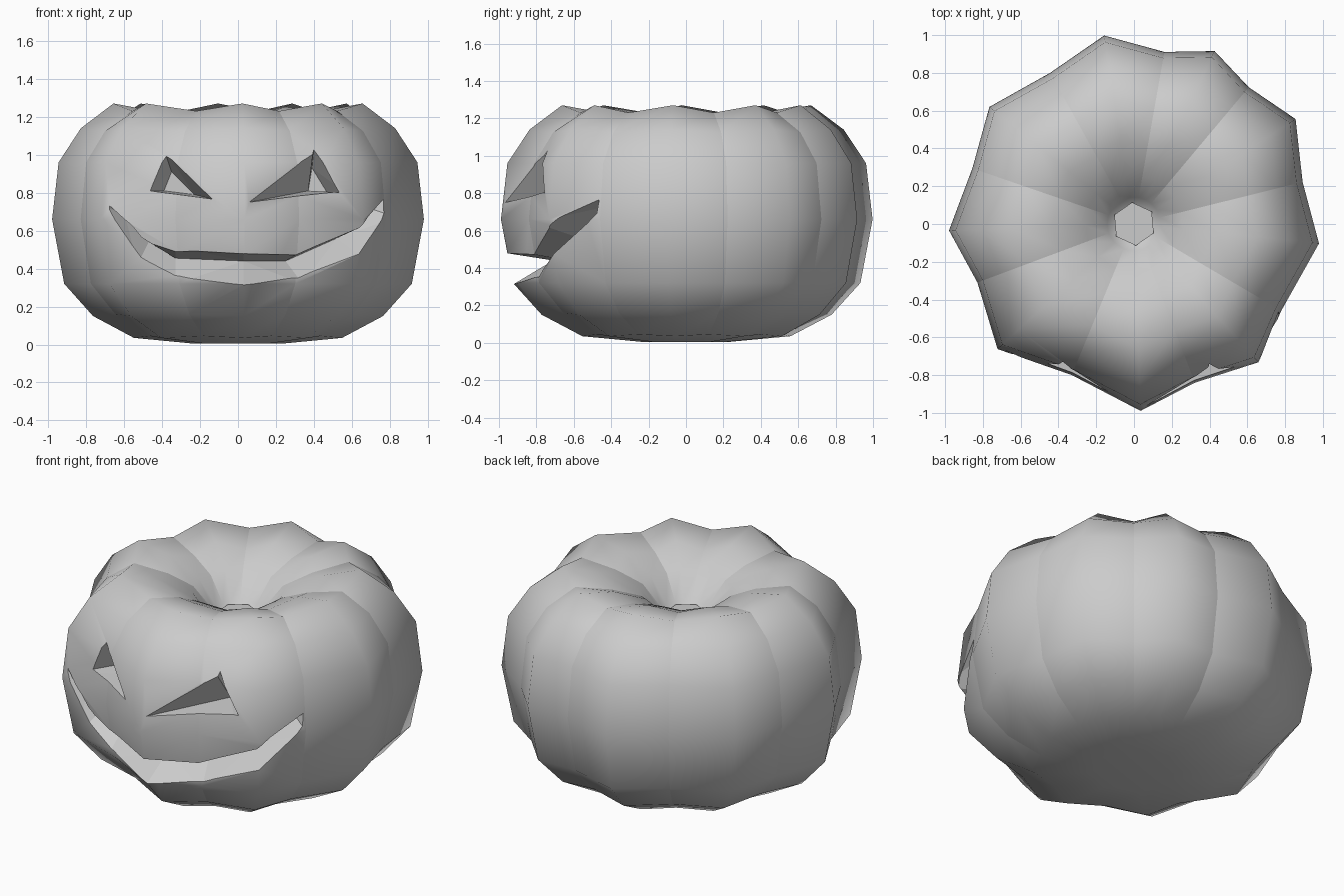
import bpy, bmesh
from math import radians, cos, sin
from mathutils import Vector

cube = bpy.data.objects.get("Cube")
if cube:
    bpy.data.objects.remove(cube, do_unlink=True)

grey = bpy.data.materials.new("plain grey")
grey.use_nodes = True
grey.diffuse_color = (0.6, 0.6, 0.6, 1)
grey.node_tree.nodes["Principled BSDF"].inputs["Base Color"].default_value = (0.6, 0.6, 0.6, 1)


def add_object(name, bm):
    bmesh.ops.recalc_face_normals(bm, faces=bm.faces)
    mesh = bpy.data.meshes.new(name)
    bm.to_mesh(mesh)
    bm.free()
    mesh.materials.append(grey)
    obj = bpy.data.objects.new(name, mesh)
    bpy.context.collection.objects.link(obj)
    return obj


def loft(bm, rings, closed_ends=True):
    """Skin rings of points, each ring closed on itself."""
    rows = [[bm.verts.new(p) for p in ring] for ring in rings]
    for a, b in zip(rows, rows[1:]):
        for i in range(len(a)):
            j = (i + 1) % len(a)
            bm.faces.new((a[i], a[j], b[j], b[i]))
    if closed_ends:
        bm.faces.new(rows[0])
        bm.faces.new(rows[-1])
    return rows


# Pumpkin body: nine uneven lobes, ridge and valley directions (angle, radius)
ridges = [(-88, .99), (-48, .985), (-6, .985), (33, 1.02), (65, 1.01),
          (99, 1.01), (141, .985), (182, .98), (222.5, .98)]
valleys = [(-69, .9), (-30.5, .905), (14, .92), (50, .945), (80, .925),
           (119, .915), (161, .905), (200.5, .885), (247.6, .865)]
spokes = [s for pair in zip(ridges, valleys) for s in pair]
# Side profile: radius, ridge height, valley height
profile = [(.25, .005, .01), (.56, .035, .045), (.78, .15, .16), (.935, .32, .32),
           (1, .66, .66), (.965, .96, .96), (.845, 1.14, 1.125), (.67, 1.27, 1.23),
           (.45, 1.23, 1.19), (.27, 1.14, 1.13), (.15, 1.0, 1.0), (.07, .92, .92)]
rings = []
for k, (r, z_ridge, z_valley) in enumerate(profile):
    ring = []
    for i, (angle, reach) in enumerate(spokes):
        rad = r * (reach if r > .3 else .95)
        a = radians(angle)
        ring.append((rad * cos(a), rad * sin(a), z_valley if i % 2 else z_ridge))
    rings.append(ring)
bm = bmesh.new()
rows = loft(bm, rings)
for f in bm.faces:
    f.smooth = True
for a, b in zip(rows[1:], rows[2:-1]):
    for i in range(1, len(spokes), 2):
        bm.edges.get((a[i], b[i])).smooth = False
body = add_object("pumpkin_body", bm)


def carve(name, sections):
    cutter_bm = bmesh.new()
    loft(cutter_bm, sections)
    bmesh.ops.triangulate(cutter_bm, faces=cutter_bm.faces)
    cutter = add_object(name, cutter_bm)
    cutter.hide_render = True
    cutter.hide_set(True)
    mod = body.modifiers.new(name, 'BOOLEAN')
    mod.operation = 'DIFFERENCE'
    mod.solver = 'EXACT'
    mod.object = cutter


def outward(surface, inner, amount):
    """Push a point on the skin outward, along the line from the inner point."""
    return Vector(inner).lerp(Vector(surface), amount)


# Eyes: tapering triangular recesses (skin corners, inner corners)
eyes = {
    "left_eye_cutter": ([(.06, -.965, .75), (.40, -.76, 1.04), (.54, -.77, .80)],
                        [(.37, -.6, .81), (.39, -.6, .93), (.47, -.6, .80)]),
    "right_eye_cutter": ([(-.13, -.905, .765), (-.38, -.74, 1.0), (-.47, -.75, .81)],
                         [(-.23, -.62, .79), (-.35, -.62, .91), (-.39, -.62, .81)]),
}
for name, (skin, inner) in eyes.items():
    carve(name, [inner, [outward(s, i, 1.4) for s, i in zip(skin, inner)]])

# Mouth: a wedge swept along the grin (upper lip, lower lip, inner crease)
grin = [((-.685, -.68, .735), (-.685, -.68, .715), (-.6, -.58, .70)),
        ((-.51, -.73, .565), (-.51, -.70, .46), (-.47, -.58, .54)),
        ((-.33, -.79, .495), (-.33, -.745, .365), (-.33, -.62, .455)),
        ((.03, -.965, .48), (.03, -.885, .335), (.03, -.71, .44)),
        ((.31, -.83, .475), (.31, -.77, .36), (.25, -.63, .44)),
        ((.64, -.73, .615), (.63, -.70, .48), (.52, -.57, .56)),
        ((.78, -.47, .77), (.775, -.48, .69), (.66, -.42, .73))]
carve("mouth_cutter", [[outward(u, i, 1.5), outward(l, i, 1.5), i] for u, l, i in grin])

# Stem stub sunk in the dimple
bm = bmesh.new()
stem_rings = [[(.115 * cos(radians(60 * i + 35)), .115 * sin(radians(60 * i + 35)), z)
               for i in range(6)] for z in (.9, 1.0)]
loft(bm, stem_rings)
add_object("stem", bm)

# Apply the carving and drop the cutters
bpy.context.view_layer.update()
carved = bpy.data.meshes.new_from_object(body.evaluated_get(bpy.context.evaluated_depsgraph_get()))
cutters = [m.object for m in body.modifiers]
body.modifiers.clear()
body.data = carved
for c in cutters:
    bpy.data.objects.remove(c, do_unlink=True)
